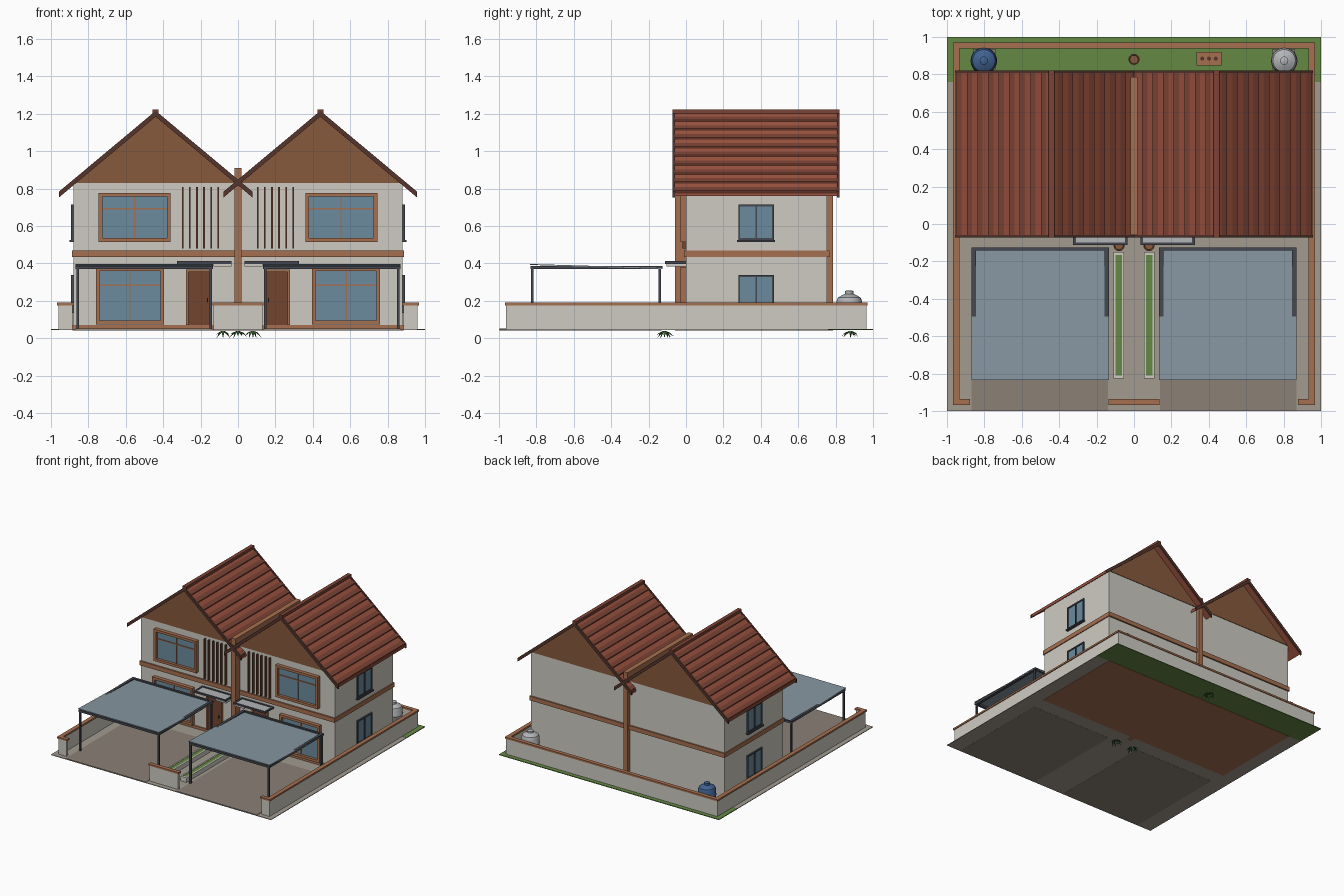
import bpy, bmesh, math, random
from mathutils import Vector

if "Cube" in bpy.data.objects:
    bpy.data.objects.remove(bpy.data.objects["Cube"])
random.seed(3)


def mat(name, r, g, b):
    m = bpy.data.materials.new(name)
    m.diffuse_color = (r, g, b, 1)
    m.use_nodes = True
    m.node_tree.nodes["Principled BSDF"].inputs["Base Color"].default_value = m.diffuse_color
    return m


WALL = mat("render_wall", .62, .60, .54)
BRICK = mat("brick_trim", .38, .16, .08)
GABLE = mat("gable_brown", .24, .10, .045)
TILE = mat("tile_red", .33, .085, .05)
TILE2 = mat("tile_dark", .20, .055, .035)
BARGE = mat("barge_dark", .09, .035, .025)
METAL = mat("dark_metal", .06, .065, .08)
GLASS = mat("glass", .15, .26, .34)
PANEL = mat("canopy_panel", .24, .31, .36)
DOOR = mat("door_wood", .17, .06, .03)
PAVE = mat("paving", .36, .33, .28)
DRIVE = mat("driveway", .26, .22, .18)
GRASS = mat("grass", .13, .25, .06)
LEAF = mat("leaf", .04, .12, .03)
BLUE = mat("blue_tank", .05, .12, .28)
GREY = mat("grey_tank", .45, .46, .47)


def from_bm(name, bm, m):
    bmesh.ops.recalc_face_normals(bm, faces=bm.faces)
    me = bpy.data.meshes.new(name)
    bm.to_mesh(me)
    bm.free()
    me.materials.append(m)
    o = bpy.data.objects.new(name, me)
    bpy.context.collection.objects.link(o)
    return o


def add_prism(bm, pts, y0, y1):
    a = [bm.verts.new((x, y0, z)) for x, z in pts]
    b = [bm.verts.new((x, y1, z)) for x, z in pts]
    n = len(pts)
    bm.faces.new(a)
    bm.faces.new(b[::-1])
    for i in range(n):
        bm.faces.new((a[i], a[(i + 1) % n], b[(i + 1) % n], b[i]))


def prism(name, profiles, y0, y1, m):
    """Extrude one or more xz profiles along y."""
    bm = bmesh.new()
    for p in profiles:
        add_prism(bm, p, y0, y1)
    return from_bm(name, bm, m)


def boxes(name, items, m):
    """Each item is x0, x1, y0, y1, z0, z1."""
    bm = bmesh.new()
    for x0, x1, y0, y1, z0, z1 in items:
        add_prism(bm, [(x0, z0), (x1, z0), (x1, z1), (x0, z1)], y0, y1)
    return from_bm(name, bm, m)


def lathe(name, prof, x, y, m, n=24):
    bm = bmesh.new()
    rings = [[bm.verts.new((x + r * math.cos(2 * math.pi * i / n),
                            y + r * math.sin(2 * math.pi * i / n), z)) for i in range(n)] for r, z in prof]
    for a, b in zip(rings, rings[1:]):
        for i in range(n):
            bm.faces.new((a[i], a[(i + 1) % n], b[(i + 1) % n], b[i]))
    bm.faces.new(rings[0])
    bm.faces.new(rings[-1])
    o = from_bm(name, bm, m)
    for p in o.data.polygons:
        p.use_smooth = len(p.vertices) == 4
    bpy.context.view_layer.objects.active = o
    o.select_set(True)
    bpy.ops.object.shade_smooth_by_angle(angle=math.radians(35))
    o.select_set(False)
    return o


def plant(name, x, y):
    # terracotta pot and drooping leaves that reach below the ground
    lathe(name + "_pot", [(.02, .046), (.03, .085), (.03, .10), (.024, .10), (.022, .085)], x, y, GABLE, 16)
    bm = bmesh.new()
    for i in range(12):
        a = 2 * math.pi * i / 12
        d, t = Vector((math.cos(a), math.sin(a), 0)), Vector((-math.sin(a), math.cos(a), 0))
        c = Vector((x, y, 0))
        r, z = random.uniform(.035, .055), random.choice((0, .01, .02))
        v = [bm.verts.new(p) for p in (c + d * .006 + Vector((0, 0, .04)),
             c + d * r * .55 + t * .007 + Vector((0, 0, .03)), c + d * r + Vector((0, 0, z)),
             c + d * r * .55 - t * .007 + Vector((0, 0, .03)))]
        bm.faces.new(v)
    from_bm(name + "_leaves", bm, LEAF)


# plot surfaces
boxes("plot_paving", [(-1, 1, -1, .76, .043, .048)], PAVE)
boxes("back_lawn", [(-1, 1, .76, 1, .043, .049)], GRASS)
boxes("house_plinth", [(-.885, .885, -.008, .765, .041, .07)], BRICK)

# house body, storey band, shared party wall
boxes("house_walls", [(-.88, .88, 0, .755, .07, .835)], WALL)
boxes("storey_band", [(-.887, .887, -.012, .767, .435, .47)], BRICK)
boxes("party_wall", [(-.02, .02, -.06, .785, .042, .91)], BRICK)

# boundary wall with brick coping
runs = [(-.955, .955, .945, .965), (-.13, .13, -.962, -.942)]
for s in (-1, 1):
    lo, hi = sorted((s * .94, s * .96))
    runs.append((lo, hi, -.962, .965))
    lo, hi = sorted((s * .885, s * .94))
    runs.append((lo, hi, -.962, -.942))
boxes("boundary_wall", [r + (.045, .178) for r in runs], WALL)
boxes("boundary_coping", [(a - .007, b + .007, c - .006, d + .006, .176, .19) for a, b, c, d in runs], BRICK)

SL, RZ, HALF = .835, 1.205, .515   # roof slope, ridge height, half span


def window(name, x0, x1, z0, z1):
    w, yf = .02, -.03
    xm, zm = (x0 + x1) / 2, z0 + (z1 - z0) * .68
    boxes(name + "_frame", [(x0, x0 + w, yf, .005, z0, z1), (x1 - w, x1, yf, .005, z0, z1),
          (x0, x1, yf, .005, z0, z0 + w), (x0, x1, yf, .005, z1 - w, z1),
          (xm - .004, xm + .004, -.014, .005, z0, z1), (x0, x1, -.014, .005, zm - .004, zm + .004)], BRICK)
    boxes(name + "_glass", [(x0 + w, x1 - w, -.008, .004, z0 + w, z1 - w)], GLASS)


for s, side in ((-1, "left"), (1, "right")):
    def mx(a, b):
        return tuple(sorted((s * a, s * b)))

    def n(part):
        return side + "_" + part

    c = s * .44
    # gable infill and pitched roof
    prism(n("gable"), [[(c - .44, .83), (c + .44, .83), (c, RZ - .01)]], -.004, .759, GABLE)

    def chevron(lo, hi, ext=0):
        h = HALF + ext
        d = h * SL
        return [[(c - h, RZ - d + lo), (c, RZ + lo), (c + h, RZ - d + lo),
                 (c + h, RZ - d + hi), (c, RZ + hi), (c - h, RZ - d + hi)]]
    prism(n("roof_slab"), chevron(-.014, .003), -.06, .81, TILE)
    courses = []
    for k in (-1, 1):
        for i in range(9):
            a, b = .03 + i * .0565, .058 + i * .0565
            courses.append([(c + k * a, RZ - a * SL), (c + k * b, RZ - b * SL),
                            (c + k * b, RZ - b * SL + .011), (c + k * a, RZ - a * SL + .006)])
    prism(n("tile_courses"), courses, -.06, .81, TILE2)
    for end, y in (("front", -.072), ("back", .808)):
        prism(n(end + "_bargeboard"), chevron(-.02, .011, .003), y, y + .014, BARGE)
    boxes(n("ridge_cap"), [(c - .016, c + .016, -.072, .822, RZ - .004, RZ + .018)], TILE2)

    # openings
    window(n("upper_window"), *mx(.36, .745), .515, .777)
    window(n("lower_window"), *mx(.395, .76), .075, .38)
    boxes(n("door"), [mx(.15, .265) + (-.01, .004, .07, .355)], DOOR)
    boxes(n("door_frame"), [mx(.138, .15) + (-.02, .004, .07, .367), mx(.265, .277) + (-.02, .004, .07, .367),
                            mx(.138, .277) + (-.02, .004, .355, .367)], BRICK)
    boxes(n("door_knob"), [mx(.16, .167) + (-.02, -.009, .19, .215)], METAL)
    boxes(n("wall_slats"), [mx(.101 + i * .038, .110 + i * .038) + (-.02, .002, .48, .81) for i in range(6)], DOOR)
    for floor, z0, z1 in (("upper", .525, .715), ("lower", .145, .338)):
        y0, y1 = .28, .47
        f = mx(.875, .892)
        boxes(n(floor + "_side_frame"), [f + (y0, y0 + .01, z0, z1), f + (y1 - .01, y1, z0, z1),
              f + (y0, y1, z1 - .01, z1), f + (y0, y1, z0, z0 + .01), f + (.371, .379, z0, z1),
              mx(.875, .902) + (y0 - .007, y1 + .007, z0 - .01, z0)], METAL)
        boxes(n(floor + "_side_glass"), [mx(.875, .885) + (y0, y1, z0, z1)], GLASS)

    # door canopy
    boxes(n("door_canopy_frame"), [mx(.035, .325) + (-.112, -.098, .398, .412), mx(.035, .325) + (-.014, 0, .398, .412),
          mx(.035, .049) + (-.112, 0, .398, .412), mx(.311, .325) + (-.112, 0, .398, .412)], METAL)
    boxes(n("door_canopy_panel"), [mx(.04, .32) + (-.105, 0, .401, .408)], GREY)
    boxes(n("door_canopy_bracket"), [mx(.035, .13) + (-.105, 0, .383, .399)], WALL)

    # carport: posts, beams, gently sloping panel
    boxes(n("carport_frame"), [mx(a, a + .014) + (y, y + .014, .046, .38) for a in (.138, .85) for y in (-.83, -.147)]
          + [mx(a, a + .022) + (-.832, -.125, .37, .387) for a in (.135, .846)]
          + [mx(.135, .868) + (y, y + .018, .37, .387) for y in (-.832, -.143)], METAL)
    panel = boxes(n("carport_panel"), [mx(.135, .87) + (-.833, -.125, .371, .376)], PANEL)
    for v in panel.data.vertices:
        if v.co.y < -.5:
            v.co.z += .021

    # driveway, planter strip, potted plant
    boxes(n("driveway"), [mx(.14, .87) + (-.998, -.13, .042, .051)], DRIVE)
    boxes(n("planter_kerb"), [mx(.053, .065) + (-.825, -.15, .046, .085), mx(.098, .11) + (-.825, -.15, .046, .085),
          mx(.053, .11) + (-.825, -.81, .046, .085), mx(.053, .11) + (-.165, -.15, .046, .085)], WALL)
    boxes(n("planter_grass"), [mx(.06, .103) + (-.815, -.16, .046, .082)], GRASS)
    plant(n("porch_plant"), s * .08, -.115)

    # water tank on a plinth
    boxes(n("tank_base"), [mx(.74, .86) + (.825, .935, .046, .11)], DRIVE)
    lathe(n("water_tank"), [(.062, .11), (.068, .12), (.068, .15), (.071, .155), (.068, .16), (.068, .2), (.06, .218),
          (.03, .235), (.022, .237), (.022, .252), (.015, .256)], s * .803, .873, BLUE if s < 0 else GREY)

# back garden items
plant("garden_plant", 0, .88)
boxes("vent_block", [(.335, .467, .848, .92, .046, .10)], BRICK)
for i in range(3):
    lathe("vent_hole_%d" % i, [(.011, .09), (.011, .104)], .365 + i * .036, .884, BARGE, 12)
